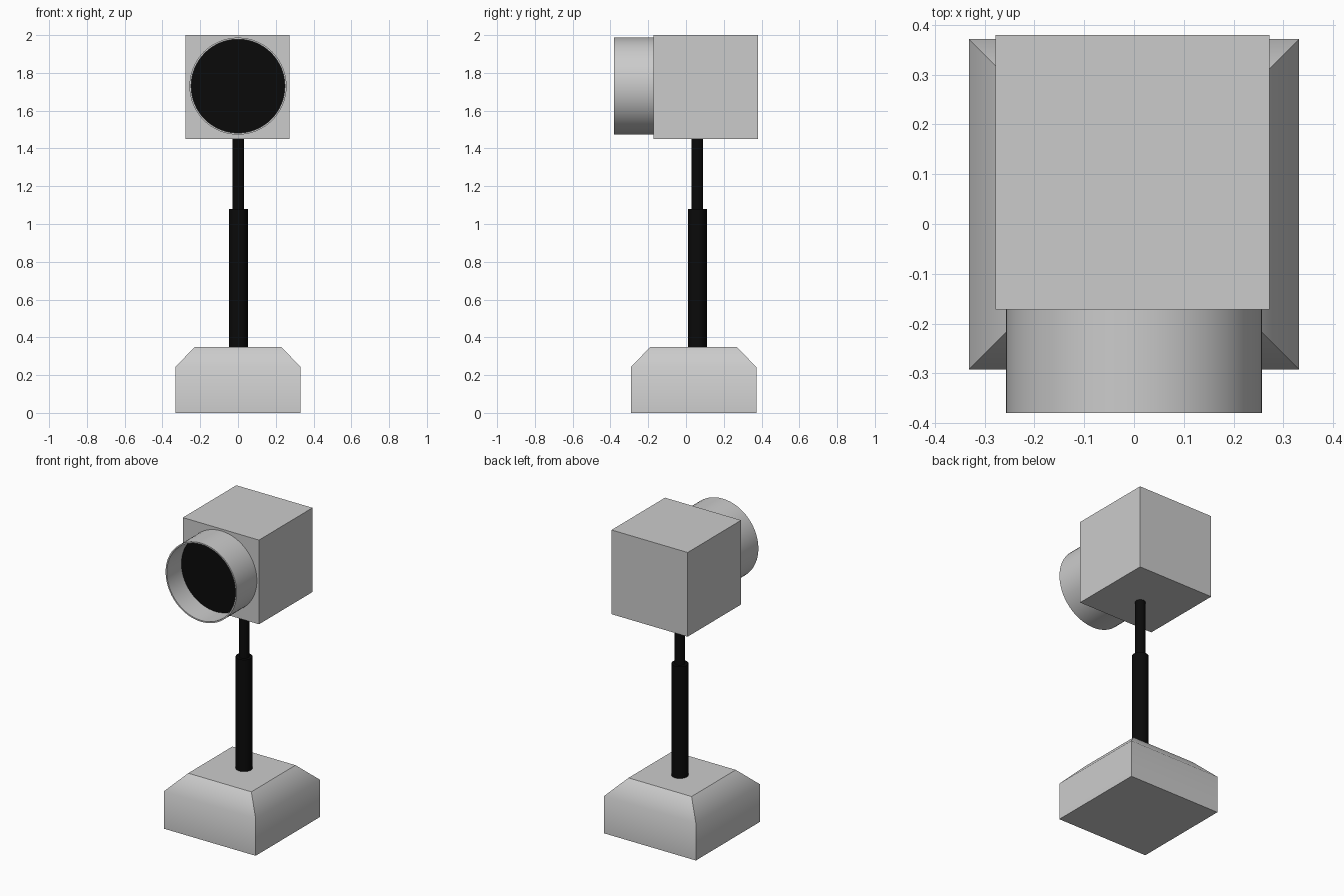
import bpy, bmesh, math

if "Cube" in bpy.data.objects:
    bpy.data.objects.remove(bpy.data.objects["Cube"])

black = bpy.data.materials.new("black")
black.diffuse_color = (0.003, 0.003, 0.003, 1)
black.use_nodes = True
black.node_tree.nodes["Principled BSDF"].inputs["Base Color"].default_value = black.diffuse_color


def cylinder(name, radius, z0, z1, x, y, material=None):
    bpy.ops.mesh.primitive_cylinder_add(vertices=32, radius=radius, depth=z1 - z0,
                                        location=(x, y, (z0 + z1) / 2))
    ob = bpy.context.object
    ob.name = name
    bpy.ops.object.shade_smooth_by_angle(angle=math.radians(40))
    if material:
        ob.data.materials.append(material)
    return ob


# Base: extruded square, chamfered top, sides flowing smoothly into the chamfer
bm = bmesh.new()
rings = []
for half, z in ((0.332, 0), (0.332, 0.243), (0.228, 0.35)):
    rings.append([bm.verts.new((sx * half, 0.04 + sy * half, z))
                  for sx, sy in ((-1, -1), (1, -1), (1, 1), (-1, 1))])
bm.faces.new(rings[0][::-1])
bm.faces.new(rings[-1])
for a, b in zip(rings, rings[1:]):
    for i in range(4):
        j = (i + 1) % 4
        bm.faces.new((a[i], a[j], b[j], b[i]))
for f in bm.faces:
    f.smooth = True
for e in bm.edges:
    e.smooth = all(v in rings[1] for v in e.verts)
mesh = bpy.data.meshes.new("base")
bm.to_mesh(mesh)
bm.free()
bpy.context.collection.objects.link(bpy.data.objects.new("base", mesh))

# Telescoping pole
cylinder("lower_pole", 0.05, 0.35, 1.08, 0.002, 0.06, black)
cylinder("upper_pole", 0.031, 1.08, 1.45, 0.002, 0.06, black)

# Lamp housing
bpy.ops.mesh.primitive_cube_add(size=1, location=(-0.003, 0.104, 1.725))
housing = bpy.context.object
housing.name = "housing"
housing.scale = (0.55, 0.552, 0.55)

# Round hood: lathed thin-walled tube with a recessed floor
N = 64
profile = [(0.257, -0.172), (0.257, -0.38), (0.248, -0.38), (0.248, -0.23)]
bm = bmesh.new()
loops = [[bm.verts.new((r * math.cos(2 * math.pi * i / N), y,
                        1.73 + r * math.sin(2 * math.pi * i / N)))
          for i in range(N)] for r, y in profile]
for a, b in zip(loops, loops[1:]):
    for i in range(N):
        j = (i + 1) % N
        bm.faces.new((a[i], a[j], b[j], b[i]))
lens = bm.faces.new(loops[-1])
lens.material_index = 1
bmesh.ops.recalc_face_normals(bm, faces=bm.faces)
lens.normal_update()
if lens.normal.y > 0:
    bmesh.ops.reverse_faces(bm, faces=bm.faces)
mesh = bpy.data.meshes.new("hood")
bm.to_mesh(mesh)
bm.free()
grey = bpy.data.materials.new("grey")
mesh.materials.append(grey)
mesh.materials.append(black)
hood = bpy.data.objects.new("hood_and_lens", mesh)
bpy.context.collection.objects.link(hood)
bpy.ops.object.select_all(action='DESELECT')
hood.select_set(True)
bpy.context.view_layer.objects.active = hood
bpy.ops.object.shade_smooth_by_angle(angle=math.radians(40))
